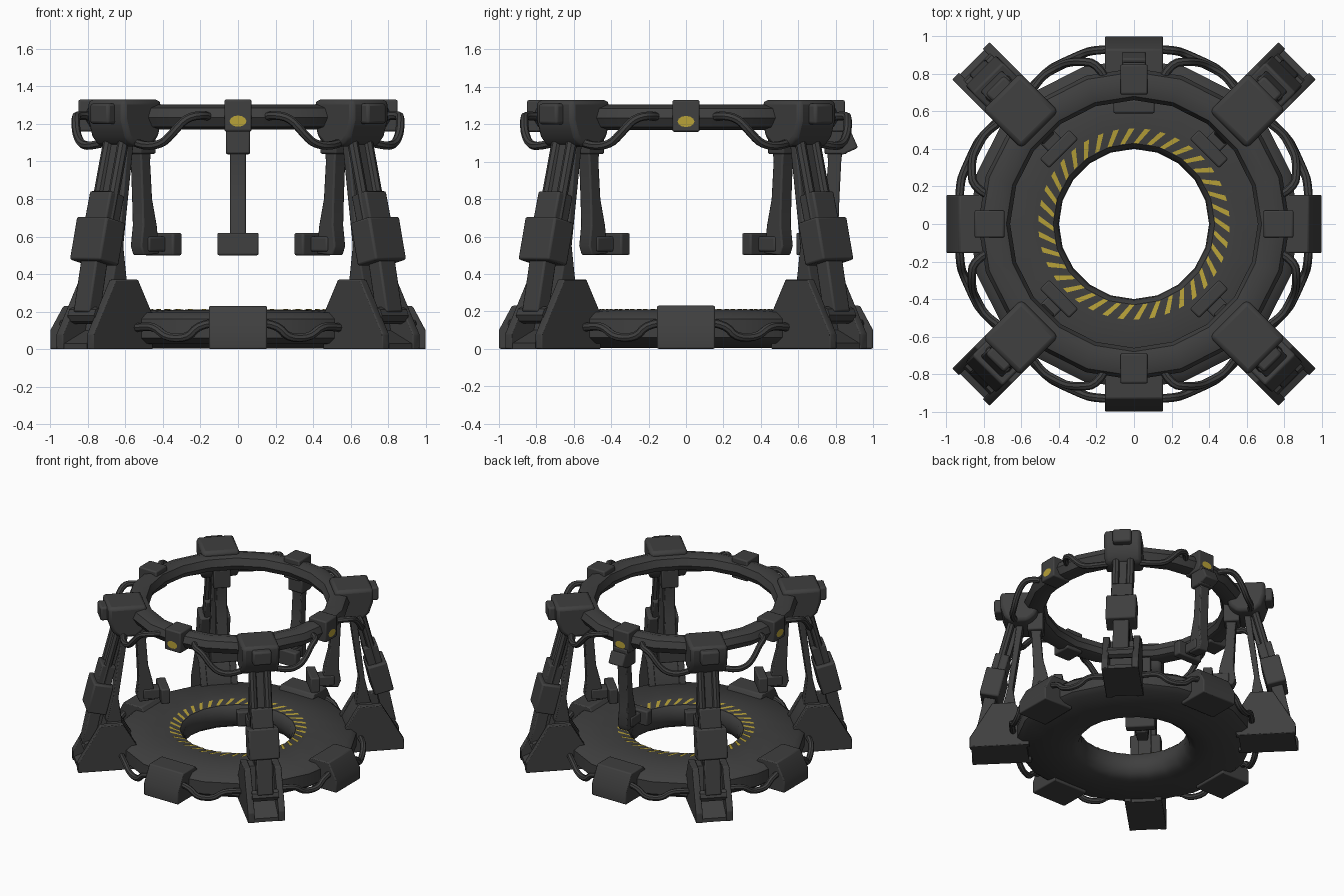
import bpy
import bmesh
from math import sin, cos, radians, pi
from mathutils import Matrix, Vector

old_cube = bpy.data.objects.get("Cube")
if old_cube:
    bpy.data.objects.remove(old_cube, do_unlink=True)


def make_material(name, colour):
    material = bpy.data.materials.new(name)
    material.use_nodes = True
    material.diffuse_color = colour
    material.node_tree.nodes["Principled BSDF"].inputs["Base Color"].default_value = colour
    return material


dark_metal = make_material("dark_metal", (0.05, 0.05, 0.05, 1))
yellow_paint = make_material("yellow_paint", (0.48, 0.36, 0.04, 1))

DIAGONALS = [45, 135, 225, 315]
CARDINALS = [0, 90, 180, 270]
BACK = 90


def add_object(name, mesh, material=dark_metal, smooth=True):
    obj = bpy.data.objects.new(name, mesh)
    bpy.context.scene.collection.objects.link(obj)
    mesh.materials.clear()
    mesh.materials.append(material)
    if smooth:
        bpy.ops.object.select_all(action="DESELECT")
        obj.select_set(True)
        bpy.context.view_layer.objects.active = obj
        bpy.ops.object.shade_smooth_by_angle(angle=radians(40))
    return obj


def mesh_from(bm, name):
    bmesh.ops.recalc_face_normals(bm, faces=bm.faces)
    mesh = bpy.data.meshes.new(name)
    bm.to_mesh(mesh)
    bm.free()
    return mesh


def spin(obj, angles, outward=0.0):
    """Place copies of a part built along +x at several angles round z."""
    for i, angle in enumerate(angles):
        part = obj if i == 0 else obj.copy()
        if i:
            bpy.context.scene.collection.objects.link(part)
        turn = Matrix.Rotation(radians(angle), 4, "Z")
        part.matrix_world = turn @ Matrix.Translation((outward, 0, 0))


def prism(name, profile, side_a, side_b, bevel=0.0):
    """Extrude a radial-height profile sideways."""
    bm = bmesh.new()
    ends = [[bm.verts.new((u, v, z)) for u, z in profile] for v in (side_a, side_b)]
    for end in ends:
        bm.faces.new(end)
    count = len(profile)
    for i in range(count):
        j = (i + 1) % count
        bm.faces.new((ends[0][i], ends[0][j], ends[1][j], ends[1][i]))
    obj = add_object(name, mesh_from(bm, name))
    if bevel:
        mod = obj.modifiers.new("edge_bevel", "BEVEL")
        mod.width = bevel
        mod.segments = 2
    return obj


def block(name, u, z, half_width, bevel=0.0):
    corners = [(u[0], z[0]), (u[1], z[0]), (u[1], z[1]), (u[0], z[1])]
    return prism(name, corners, -half_width, half_width, bevel)


def beam(name, start, end, thickness, half_width, bevel=0.0):
    a, b = Vector(start), Vector(end)
    side = (b - a).normalized().orthogonal() * thickness / 2
    return prism(name, [a - side, b - side, b + side, a + side], -half_width, half_width, bevel)


def tube(name, points, radius):
    curve = bpy.data.curves.new(name, "CURVE")
    curve.dimensions = "3D"
    curve.bevel_depth = radius
    curve.bevel_resolution = 2
    curve.use_fill_caps = True
    spline = curve.splines.new("NURBS")
    spline.points.add(len(points) - 1)
    for target, point in zip(spline.points, points):
        target.co = (*point, 1)
    spline.order_u = min(3, len(points))
    spline.use_endpoint_u = True
    spline.resolution_u = 3
    helper = bpy.data.objects.new(name, curve)
    bpy.context.scene.collection.objects.link(helper)
    graph = bpy.context.evaluated_depsgraph_get()
    mesh = bpy.data.meshes.new_from_object(helper.evaluated_get(graph))
    bpy.data.objects.remove(helper, do_unlink=True)
    return add_object(name, mesh)


def lathe(name, profile, steps):
    bm = bmesh.new()
    rings = [[bm.verts.new((r * cos(a), r * sin(a), z)) for r, z in profile]
             for a in (2 * pi * i / steps for i in range(steps))]
    count = len(profile)
    for i in range(steps):
        this, following = rings[i], rings[(i + 1) % steps]
        for j in range(count):
            k = (j + 1) % count
            bm.faces.new((this[j], following[j], following[k], this[k]))
    return add_object(name, mesh_from(bm, name))


# Base disk with a rounded central hole, and the upper ring
lathe("base_disk", [(0.84, 0.03), (0.88, 0.06), (0.88, 0.16), (0.84, 0.195), (0.53, 0.21),
                    (0.43, 0.2), (0.405, 0.17), (0.4, 0.1), (0.42, 0.04), (0.47, 0.005),
                    (0.58, 0.005)], 20)
lathe("upper_ring", [(0.66, 1.23), (0.68, 1.19), (0.74, 1.17), (0.8, 1.185), (0.83, 1.235),
                     (0.81, 1.285), (0.75, 1.305), (0.68, 1.285)], 20)

# Slanted hazard dashes round the hole
bm = bmesh.new()
dash_count = 38
for i in range(dash_count):
    middle = 2 * pi * i / dash_count
    corners = []
    for r, shift in ((0.43, 0.03), (0.51, -0.09), (0.51, -0.03), (0.43, 0.09)):
        a = middle + shift
        corners.append(bm.verts.new((r * cos(a), r * sin(a), 0.205 + (r - 0.43) * 0.1)))
    bm.faces.new(corners)
add_object("hazard_dashes", mesh_from(bm, "hazard_dashes"), yellow_paint, smooth=False)

# Base side blocks and ring clamps
spin(prism("base_block", [(0.74, 0), (1, 0), (1, 0.1), (0.93, 0.23), (0.77, 0.23), (0.74, 0.19)],
           -0.155, 0.155, 0.008), CARDINALS)
spin(block("ring_clamp", (0.69, 0.85), (1.16, 1.33), 0.073, 0.01), CARDINALS)

# Yellow lamp plate on each clamp
bm = bmesh.new()
bmesh.ops.create_circle(bm, cap_ends=True, segments=12, radius=1)
to_face = (Matrix.Translation((0.853, 0, 1.215)) @ Matrix.Diagonal((1, 0.045, 0.03, 1))
           @ Matrix.Rotation(pi / 2, 4, "Y"))
bmesh.ops.transform(bm, matrix=to_face, verts=bm.verts)
spin(add_object("clamp_lamp", mesh_from(bm, "clamp_lamp"), yellow_paint, smooth=False), CARDINALS)

# Feet: two cheeks with a channel between them
cheek = [(0.78, 0), (1.23, 0), (1.23, 0.08), (1.06, 0.37), (0.89, 0.37), (0.79, 0.2)]
for side, sign in (("left", 1), ("right", -1)):
    spin(prism("foot_cheek_" + side, cheek, sign * 0.09, sign * 0.14, 0.006), DIAGONALS)
spin(prism("foot_channel", [(0.8, 0), (1.22, 0), (1.22, 0.03), (1.06, 0.1), (1, 0.36),
                            (0.89, 0.36), (0.8, 0.2)], -0.1, 0.1), DIAGONALS)

# Hubs joining the legs to the ring
spin(prism("leg_hub", [(0.71, 1.33), (1, 1.33), (1, 1.22), (0.97, 1.13), (0.92, 1.08),
                       (0.79, 1.08), (0.73, 1.13), (0.71, 1.2)], -0.14, 0.14, 0.025), DIAGONALS)
spin(block("hub_cap", (0.97, 1.05), (1.2, 1.31), 0.07, 0.015), DIAGONALS)

# Legs: rods, collar, sleeve, shin and ankle
for side, v in (("left", 0.055), ("right", -0.055)):
    spin(tube("leg_rod_" + side, [(0.91, v, 1.14), (1.05, v, 0.6)], 0.03), DIAGONALS)
spin(beam("leg_core", (0.89, 1.12), (1.02, 0.6), 0.06, 0.035), DIAGONALS)
spin(beam("leg_collar", (0.985, 0.83), (1.03, 0.66), 0.11, 0.08, 0.01), DIAGONALS)
spin(beam("leg_sleeve", (1.03, 0.69), (1.085, 0.46), 0.15, 0.115, 0.012), DIAGONALS)
spin(beam("leg_shin", (1.08, 0.48), (1.14, 0.19), 0.09, 0.06, 0.01), DIAGONALS)
spin(tube("ankle_pin", [(1.14, -0.1, 0.18), (1.14, 0.1, 0.18)], 0.045), DIAGONALS)
spin(prism("leg_brace", [(0.83, 1.12), (0.88, 1.12), (0.95, 0.55), (1.0, 0.34), (0.88, 0.34),
                         (0.91, 0.55)], -0.05, 0.05, 0.008), DIAGONALS)

# Hanging inner arms, four on the diagonals and one at the back
arm_profile = [(0.68, 1.18), (0.7, 1.0), (0.685, 0.8), (0.65, 0.66), (0.63, 0.51),
               (0.75, 0.5), (0.77, 0.55), (0.755, 0.66), (0.76, 0.8), (0.77, 1.0), (0.79, 1.18)]
for place, angles, outward in (("corner", DIAGONALS, 0), ("back", [BACK], 0.06)):
    spin(prism(place + "_arm", arm_profile, -0.042, 0.042, 0.008), angles, outward)
    spin(block(place + "_arm_bracket", (0.68, 0.8), (1.04, 1.19), 0.065, 0.01), angles, outward)
    spin(block(place + "_arm_wrist", (0.58, 0.72), (0.52, 0.6), 0.05, 0.01), angles, outward)
    spin(block(place + "_arm_pad", (0.53, 0.6), (0.5, 0.62), 0.11, 0.01), angles, outward)
spin(beam("back_arm_hinge", (0.81, 1.08), (0.9, 1.12), 0.1, 0.065, 0.01), [BACK])

# Cable runs, mirrored about each side: angle, radius, height
cables = {
    "upper_cable": [(11, 0.79, 1.24), (13, 0.88, 1.25), (18, 0.91, 1.23), (22, 0.93, 1.15),
                    (26, 0.93, 1.09), (33, 0.93, 1.08), (40, 0.88, 1.11)],
    "base_cable": [(8, 0.94, 0.14), (13, 0.95, 0.13), (16, 0.95, 0.06), (24, 0.94, 0.06),
                   (28, 0.94, 0.12), (34, 0.92, 0.12), (40, 0.9, 0.11)],
}
for name, path in cables.items():
    for side, sign in (("left", 1), ("right", -1)):
        points = [(r * cos(radians(a)), sign * r * sin(radians(a)), z) for a, r, z in path]
        spin(tube(name + "_" + side, points, 0.023), CARDINALS)
